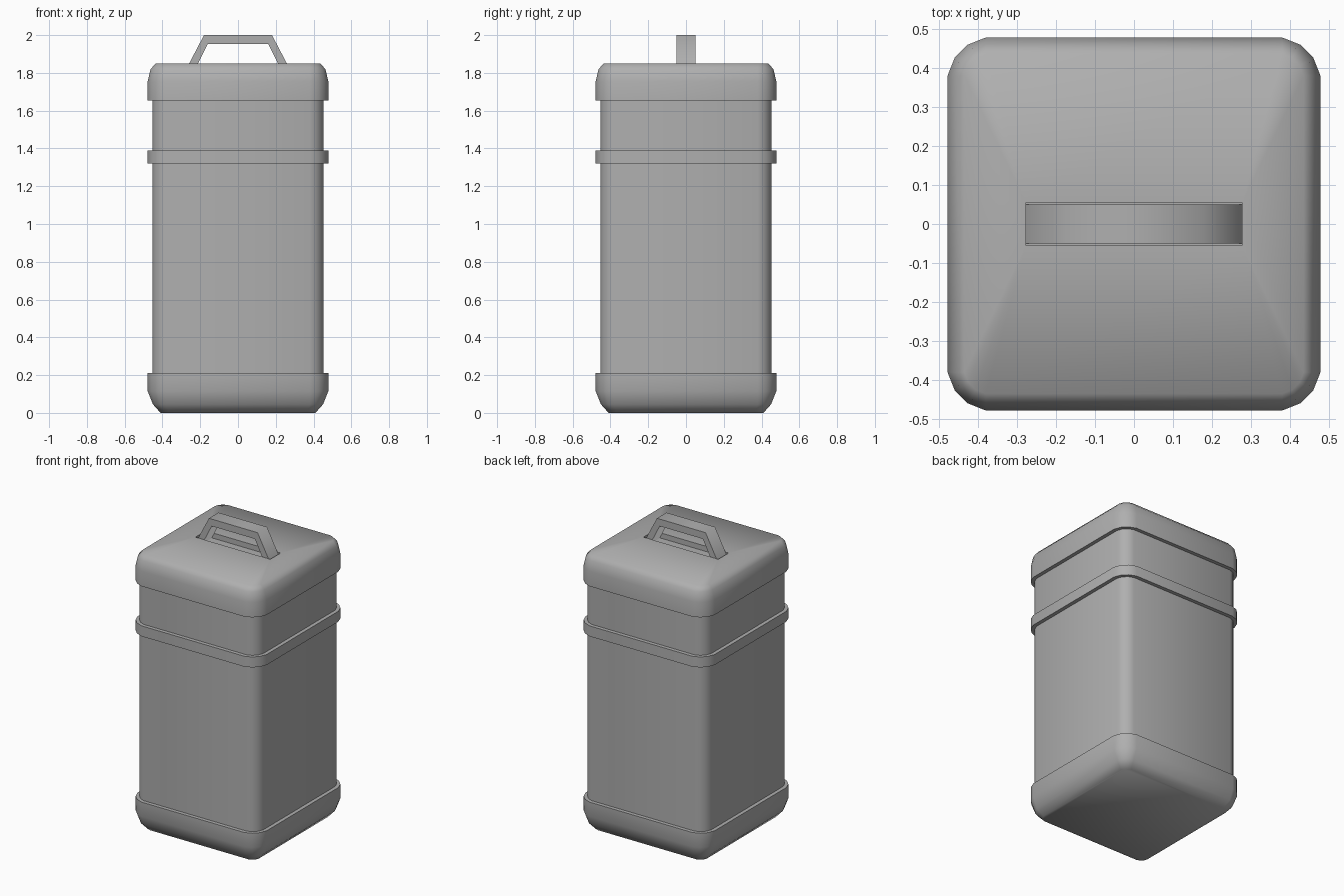
import bpy, bmesh, math

if "Cube" in bpy.data.objects:
    bpy.data.objects.remove(bpy.data.objects["Cube"])

SEG = 3  # segments per rounded corner

# darker grey for every part
grey = bpy.data.materials.new("dark_grey")
grey.diffuse_color = (0.43, 0.43, 0.43, 1)
grey.use_nodes = True
grey.node_tree.nodes["Principled BSDF"].inputs["Base Color"].default_value = grey.diffuse_color


def finish(bm, name, angle):
    bmesh.ops.remove_doubles(bm, verts=bm.verts, dist=1e-5)
    bmesh.ops.recalc_face_normals(bm, faces=bm.faces)
    mesh = bpy.data.meshes.new(name)
    bm.to_mesh(mesh)
    bm.free()
    mesh.materials.append(grey)
    obj = bpy.data.objects.new(name, mesh)
    bpy.context.collection.objects.link(obj)
    bpy.ops.object.select_all(action='DESELECT')
    obj.select_set(True)
    bpy.context.view_layer.objects.active = obj
    bpy.ops.object.shade_smooth_by_angle(angle=math.radians(angle))
    return obj


def rounded_ring(bm, hx, hy, r, z):
    ring = []
    for q, (sx, sy) in enumerate([(1, 1), (-1, 1), (-1, -1), (1, -1)]):
        for i in range(SEG + 1):
            a = math.pi / 2 * (q + i / SEG)
            k = r if i in (0, SEG) else 0.94 * r  # slightly flattened corner
            ring.append(bm.verts.new((sx * (hx - r) + k * math.cos(a),
                                      sy * (hy - r) + k * math.sin(a), z)))
    return ring


def loft(name, profile, cap=None):
    """Skin rounded rectangles (half x, half y, corner radius, z)."""
    bm = bmesh.new()
    rings = [rounded_ring(bm, *p) for p in profile]
    for a, b in zip(rings, rings[1:]):
        n = len(a)
        for i in range(n):
            j = (i + 1) % n
            bm.faces.new((a[i], a[j], b[j], b[i]))
    if cap is not None:
        bm.faces.new(rings[cap])
    return finish(bm, name, 60)


def sq(h, z):
    return (h, h, max(h - 0.38, 0.045), z)


BODY = 0.453
RIM = 0.478

# main container walls
loft("body", [sq(BODY, 0.21), sq(BODY, 1.655)])

# rounded foot with a narrow ledge
loft("base", [sq(0.41, 0), sq(0.45, 0.045), sq(RIM, 0.115),
              sq(RIM, 0.21), sq(BODY, 0.21)], cap=0)

# raised band around the body
loft("band", [sq(BODY, 1.32), sq(RIM, 1.32), sq(RIM, 1.39), sq(BODY, 1.39)])

# lid with rounded shoulders and a shallow slot for the handle
loft("lid", [sq(BODY, 1.655), sq(RIM, 1.655), sq(RIM, 1.755), sq(0.463, 1.82),
             sq(0.435, 1.85), (0.277, 0.055, 0, 1.85), (0.277, 0.055, 0, 1.815)],
     cap=-1)

# trapezoid carrying handle
half = [(0.277, 1.815), (0.18, 2.0)]
inner = [(0.16, 1.953), (0.23, 1.815)]
outer_path = half + [(-x, z) for x, z in reversed(half)]
inner_path = inner[::-1] + [(-x, z) for x, z in inner]
bm = bmesh.new()
sections = []
for (ox, oz), (ix, iz) in zip(outer_path, inner_path):
    sections.append([bm.verts.new(c) for c in ((ox, -0.05, oz), (ox, 0.05, oz),
                                               (ix, 0.05, iz), (ix, -0.05, iz))])
for a, b in zip(sections, sections[1:]):
    for i in range(4):
        j = (i + 1) % 4
        bm.faces.new((a[i], a[j], b[j], b[i]))
bm.faces.new(sections[0])
bm.faces.new(sections[-1])
finish(bm, "handle", 70)
